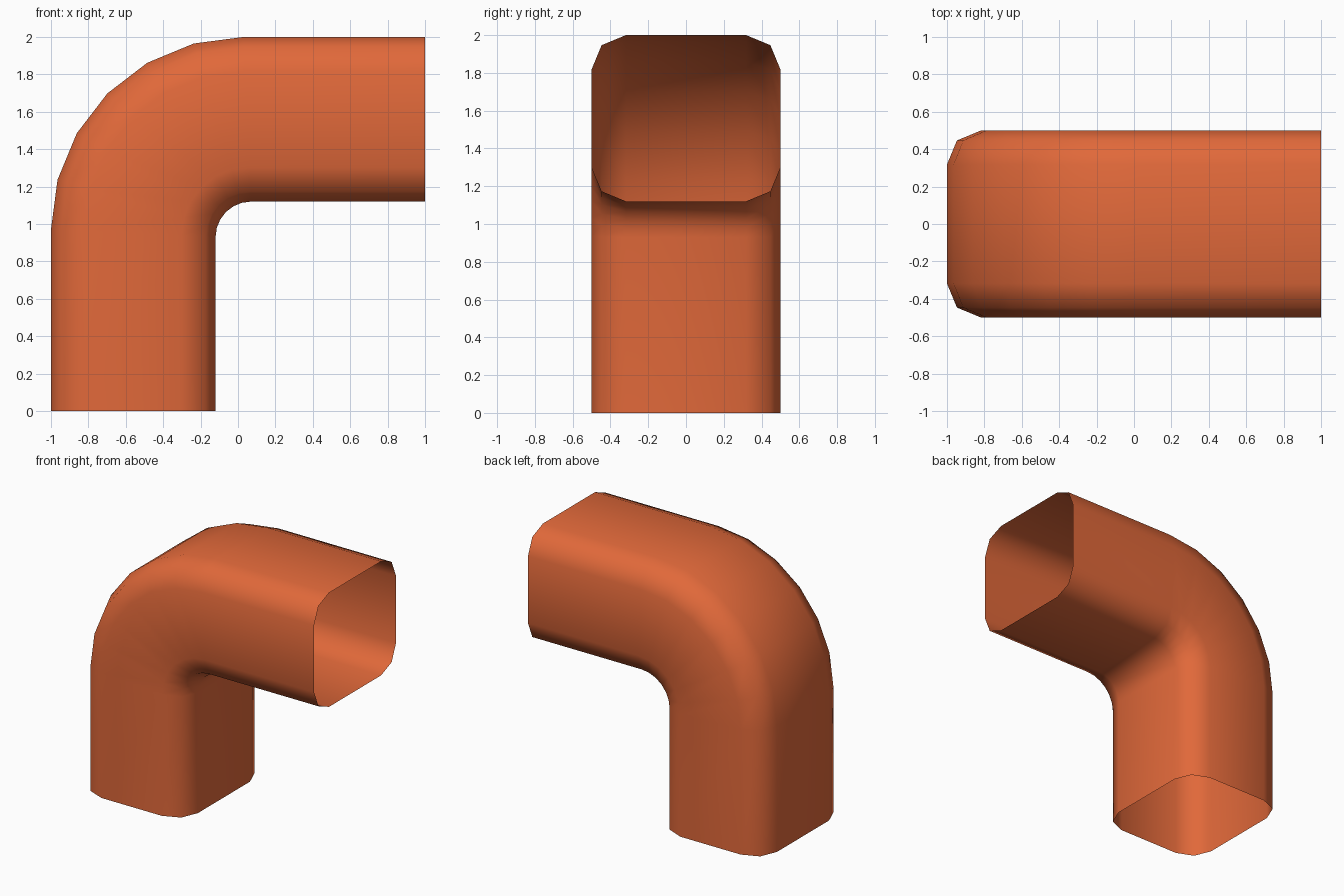
import bpy, bmesh, math

if "Cube" in bpy.data.objects:
    bpy.data.objects.remove(bpy.data.objects["Cube"])

# Terracotta colour
mat = bpy.data.materials.new("orange")
mat.diffuse_color = (0.75, 0.14, 0.042, 1)
mat.use_nodes = True
mat.node_tree.nodes["Principled BSDF"].inputs["Base Color"].default_value = mat.diffuse_color

OUTER, INNER, HALF_W, R = -1.0, -0.12, 0.5, 0.182
MID = (OUTER + INNER) / 2
HALF_D = (INNER - OUTER) / 2


def profile():
    """Rounded rectangle, three points per corner, as (x, y)."""
    pts = []
    for k, (sx, sy) in enumerate([(1, 1), (-1, 1), (-1, -1), (1, -1)]):
        for j in range(3):
            a = math.radians(90 * k + 45 * j)
            pts.append((MID + sx * (HALF_D - R) + R * math.cos(a),
                        sy * (HALF_W - R) + R * math.sin(a)))
    return pts


def path_points(x, y, steps=6):
    """Rail of one profile point: upright leg, 90 degree bend, level leg."""
    t = (x - OUTER) / (INNER - OUTER)
    c = 0.03 + 0.04 * t              # bend centre is (c, 1 - c)
    r = c - x
    rail = [(x, y, 0)]
    for i in range(steps + 1):
        a = math.radians(90 * i / steps)
        rail.append((c - r * math.cos(a), y, 1 - c + r * math.sin(a)))
    rail.append((1, y, 1 - x))
    return rail


# Open-ended elbow duct skinned between the rails
bm = bmesh.new()
rails = [[bm.verts.new(p) for p in path_points(x, y)] for x, y in profile()]
n = len(rails)
for i in range(n):
    a, b = rails[i], rails[(i + 1) % n]
    for j in range(len(a) - 1):
        f = bm.faces.new((a[j], b[j], b[j + 1], a[j + 1]))
        f.smooth = True
mesh = bpy.data.meshes.new("elbow_duct")
bm.to_mesh(mesh)
bm.free()
mesh.materials.append(mat)
duct = bpy.data.objects.new("elbow_duct", mesh)
bpy.context.collection.objects.link(duct)
